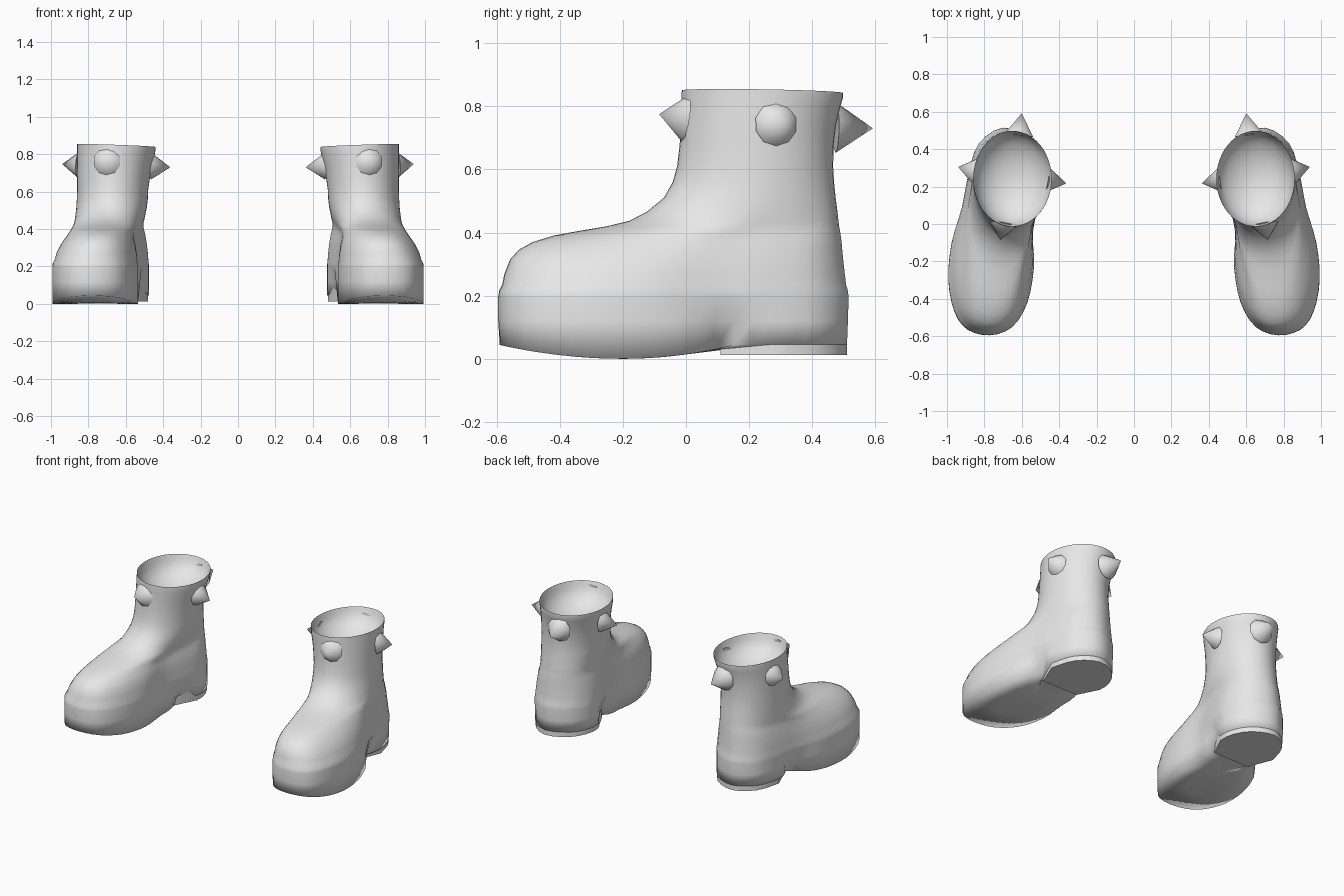
import bpy, bmesh, math
from mathutils import Vector

if "Cube" in bpy.data.objects:
    bpy.data.objects.remove(bpy.data.objects["Cube"])

grey = bpy.data.materials.new("plain grey")
grey.use_nodes = True
grey.diffuse_color = (0.8, 0.8, 0.8, 1)
grey.node_tree.nodes["Principled BSDF"].inputs["Base Color"].default_value = (0.8, 0.8, 0.8, 1)

# Sole outline from the toe, round the outer side to the heel and back
SOLE = [(.77, -.595), (.89, -.565), (.96, -.47), (.993, -.30), (.975, -.10),
        (.92, .09), (.885, .27), (.83, .43), (.70, .515), (.55, .455),
        (.477, .31), (.502, .13), (.54, -.04), (.535, -.23), (.57, -.42), (.65, -.55)]
STEPS = 3
N = len(SOLE) * STEPS


def smooth_loop(pts):
    """Closed Catmull-Rom curve through the points."""
    out, n = [], len(pts)
    for i in range(n):
        a, b, c, d = (Vector(pts[(i + k) % n]) for k in (-1, 0, 1, 2))
        for s in range(STEPS):
            t = s / STEPS
            out.append(0.5 * (2 * b + (c - a) * t + (2 * a - 5 * b + 4 * c - d) * t * t
                              + (3 * b - a - 3 * c + d) * t ** 3))
    return out


outline = smooth_loop(SOLE)


def sole_bottom(y):
    """Rocker curve under the foot."""
    if y < -.2:
        return .045 * ((y + .2) / .395) ** 2
    return .045 * min(1, ((y + .2) / .36) ** 2)


def ring(z, front, back, blend, rx, narrow):
    """Horizontal section, blended from foot shape to an oval ankle."""
    pts = []
    for k, p in enumerate(outline):
        a = math.tau * k / N
        v = (p.y + .595) / 1.11
        v += ((1 - math.cos(a)) / 2 - v) * blend
        x = p.x + (.86 - rx + rx * math.sin(a) - p.x) * blend
        mid = .67 + .1 * (1 - v)
        toe_weight = (1 + math.cos(math.pi * v)) / 2
        x = mid + (x - mid) * (1 - (1 - narrow) * toe_weight)
        pts.append(Vector((x, front + v * (back - front), z)))
    return pts


def pinch(pts, amount):
    """Draw the waist of the sole inwards."""
    for p in pts:
        p.x += (.69 - p.x) * amount * math.exp(-((p.y - .14) / .065) ** 2)
    return pts


def shrink(pts, f):
    c = sum(pts, Vector()) / len(pts)
    return [c + (p - c) * f for p in pts]


def finish(name, bm, angle):
    bmesh.ops.recalc_face_normals(bm, faces=bm.faces)
    me = bpy.data.meshes.new(name)
    bm.to_mesh(me)
    bm.free()
    me.materials.append(grey)
    ob = bpy.data.objects.new(name, me)
    bpy.context.collection.objects.link(ob)
    bpy.ops.object.select_all(action='DESELECT')
    ob.select_set(True)
    bpy.context.view_layer.objects.active = ob
    bpy.ops.object.shade_smooth_by_angle(angle=math.radians(angle))
    # The other boot is a mirror copy
    mod = ob.modifiers.new("pair", 'MIRROR')
    mod.use_mirror_merge = False


def loft(name, rings, angle):
    bm = bmesh.new()
    rows = [[bm.verts.new(p) for p in r] for r in rings]
    for lo, hi in zip(rows, rows[1:]):
        n = len(lo)
        for i in range(n):
            j = (i + 1) % n
            bm.faces.new((lo[i], lo[j], hi[j], hi[i]))
    bm.faces.new(rows[0][::-1])
    bm.faces.new(rows[-1])
    finish(name, bm, angle)


# Sole rings
rings = []
base = pinch(ring(0, -.59, .51, 0, .19, 1), .28)
for f in (.1, .55, 1):
    r = shrink(base, f)
    for p in r:
        p.z = sole_bottom(p.y)
    rings.append(r)
rings.append(pinch(ring(.12, -.595, .513, 0, .19, 1), .14))

# Upper: z, front y, back y, ankle blend, ankle x radius, toe narrowing
UPPER = [(.195, -.595, .515, 0, .19, 1), (.215, -.592, .513, 0, .19, .99),
         (.235, -.582, .507, .03, .19, .96), (.27, -.575, .503, .06, .19, .93),
         (.315, -.557, .498, .13, .19, .86), (.345, -.53, .495, .2, .19, .79),
         (.37, -.485, .493, .28, .19, .73), (.39, -.42, .49, .4, .19, .72),
         (.405, -.34, .488, .52, .19, .75), (.42, -.25, .485, .65, .19, .79),
         (.437, -.18, .483, .75, .19, .84), (.465, -.125, .48, .84, .19, .9),
         (.51, -.07, .474, .93, .19, .96), (.56, -.042, .469, .98, .19, .99),
         (.61, -.028, .466, 1, .19, 1), (.68, -.02, .468, 1, .195, 1),
         (.74, -.016, .475, 1, .2, 1), (.80, -.014, .488, 1, .207, 1),
         (.835, -.014, .498, 1, .21, 1), (.847, -.013, .497, 1, .21, 1)]
rings += [ring(*u) for u in UPPER]

# Thin rim and rounded hollow inside
rim = rings[-1]
for f in (.975, .94, .86, .74, .58, .4, .2, .06):
    z = .847 - .16 * math.sqrt(1 - (f / .98) ** 2)
    rings.append([Vector((p.x, p.y, z)) for p in shrink(rim, f)])

# Rim dips slightly towards the inner back
for p in {id(p): p for r in rings[-12:] for p in r}.values():
    fade = max(0, min(1, (p.z - .72) / .1))
    p.z += fade * (.035 * (p.x - .65) - .016 * (p.y - .2))
loft("boot_body", rings, 100)

# Heel block, narrower towards the arch
heel = [Vector((p.x, p.y, 0)) for p in outline if p.y > .22]
heel = [Vector((.82, .11, 0))] + heel + [Vector((.55, .11, 0))]
heel = [Vector((.68 + (p.x - .68) * .98, p.y * .99, 0)) for p in heel]
loft("heel_block", [[Vector((p.x, p.y, z)) for p in heel] for z in (.012, .12)], 60)

# Cuff spikes: base centre, tip, base radius
SPIKES = {"front_spike": ((.70, -.002, .762), (.715, -.085, .775), .075),
          "back_spike": ((.615, .475, .732), (.60, .592, .73), .08),
          "outer_spike": ((.853, .285, .743), (.94, .305, .747), .069),
          "inner_spike": ((.462, .235, .735), (.362, .217, .73), .07)}
for name, (b, t, rad) in SPIKES.items():
    b, t = Vector(b), Vector(t)
    axis = t - b
    bm = bmesh.new()
    bmesh.ops.create_cone(bm, cap_ends=True, segments=10, radius1=rad, radius2=0,
                          depth=axis.length)
    turn = axis.to_track_quat('Z', 'Y')
    for v in bm.verts:
        v.co = turn @ v.co + (b + t) / 2
    finish(name, bm, 60)
